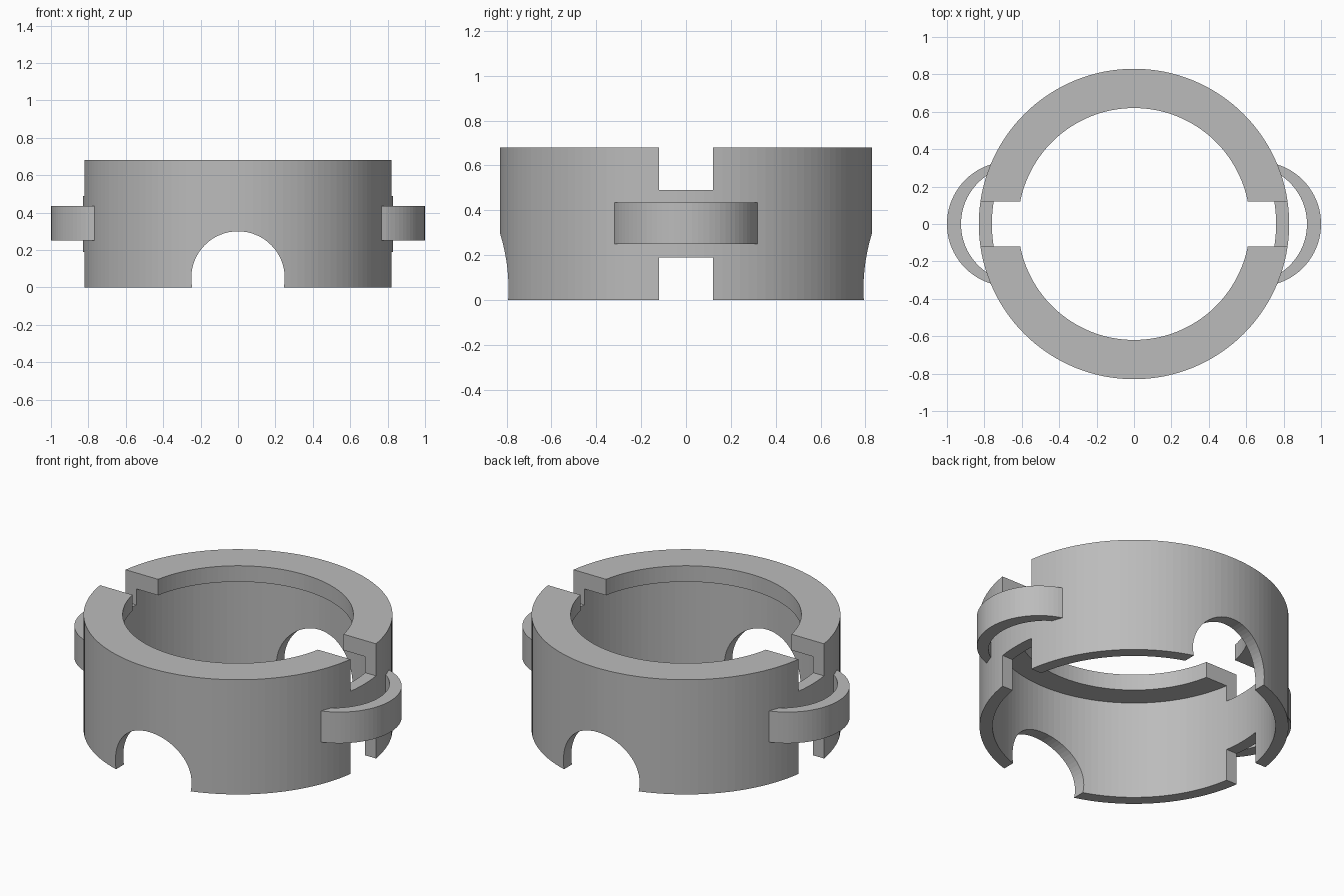
import bpy, bmesh, math
from mathutils import Matrix

if "Cube" in bpy.data.objects:
    bpy.data.objects.remove(bpy.data.objects["Cube"], do_unlink=True)

grey = bpy.data.materials.new("plain grey")
grey.use_nodes = True
COLOUR = (0.5, 0.5, 0.5, 1)
grey.diffuse_color = COLOUR
grey.node_tree.nodes["Principled BSDF"].inputs["Base Color"].default_value = COLOUR

OUTER, WALL, LIP = 0.83, 0.76, 0.62
HEIGHT, LIP_Z = 0.68, 0.585
SEGMENTS = 128


def make_object(name, bm):
    bmesh.ops.recalc_face_normals(bm, faces=bm.faces)
    mesh = bpy.data.meshes.new(name)
    bm.to_mesh(mesh)
    bm.free()
    mesh.materials.append(grey)
    obj = bpy.data.objects.new(name, mesh)
    bpy.context.collection.objects.link(obj)
    return obj


def lathe(name, profile):
    """Closed profile of (radius, z) turned about the z axis."""
    bm = bmesh.new()
    rings = []
    for i in range(SEGMENTS):
        a = math.tau * i / SEGMENTS
        rings.append([bm.verts.new((r * math.cos(a), r * math.sin(a), z)) for r, z in profile])
    n = len(profile)
    for i in range(SEGMENTS):
        here, there = rings[i], rings[(i + 1) % SEGMENTS]
        for j in range(n):
            k = (j + 1) % n
            bm.faces.new((here[j], there[j], there[k], here[k]))
    return make_object(name, bm)


def slab(name, outline, z0, z1):
    """Flat outline extruded from z0 to z1."""
    bm = bmesh.new()
    face = bm.faces.new([bm.verts.new((x, y, z0)) for x, y in outline])
    up = bmesh.ops.extrude_face_region(bm, geom=[face])["geom"]
    for v in up:
        if isinstance(v, bmesh.types.BMVert):
            v.co.z = z1
    return make_object(name, bm)


def cut(target, cutter):
    mod = target.modifiers.new("cut", "BOOLEAN")
    mod.operation = "DIFFERENCE"
    mod.solver = "EXACT"
    mod.object = cutter
    cutter.hide_render = True
    bpy.context.view_layer.update()
    bpy.context.view_layer.objects.active = target
    bpy.ops.object.modifier_apply(modifier=mod.name)
    bpy.data.objects.remove(cutter, do_unlink=True)


# Ring body: thin wall with an inward lip at the top
body = lathe("ring_body", [(OUTER, 0), (OUTER, HEIGHT), (LIP, HEIGHT), (LIP, LIP_Z),
                           (WALL, LIP_Z), (WALL, 0)])

# Upper and lower side slots, leaving a bridge behind each strap loop
for z0, z1 in ((-0.1, 0.19), (0.49, 0.8)):
    cut(body, slab("slot_cutter", [(-1, -0.12), (1, -0.12), (1, 0.12), (-1, 0.12)], z0, z1))

# Round arch through the front and back walls
bm = bmesh.new()
bmesh.ops.create_cone(bm, cap_ends=True, segments=64, radius1=0.25, radius2=0.25, depth=2,
                      matrix=Matrix.Translation((0, 0, 0.05)) @ Matrix.Rotation(math.pi / 2, 4, "X"))
cut(body, make_object("arch_cutter", bm))


# Curved strap loops on both sides, with their ends buried in the wall
def arc(tip, root_x, root_y, steps=32):
    dx = tip - root_x
    radius = (dx * dx + root_y * root_y) / (2 * dx)
    end = math.asin(root_y / radius)
    angles = [end * (2 * i / steps - 1) for i in range(steps + 1)]
    return [(tip - radius + radius * math.cos(a), radius * math.sin(a)) for a in angles]


outer_arc = arc(1.0, 0.767, 0.318)
inner_arc = arc(0.925, 0.76, 0.275)
for side, name in ((1, "left_strap_loop"), (-1, "right_strap_loop")):
    outline = [(side * x, y) for x, y in outer_arc + inner_arc[::-1]]
    slab(name, outline, 0.25, 0.435)
